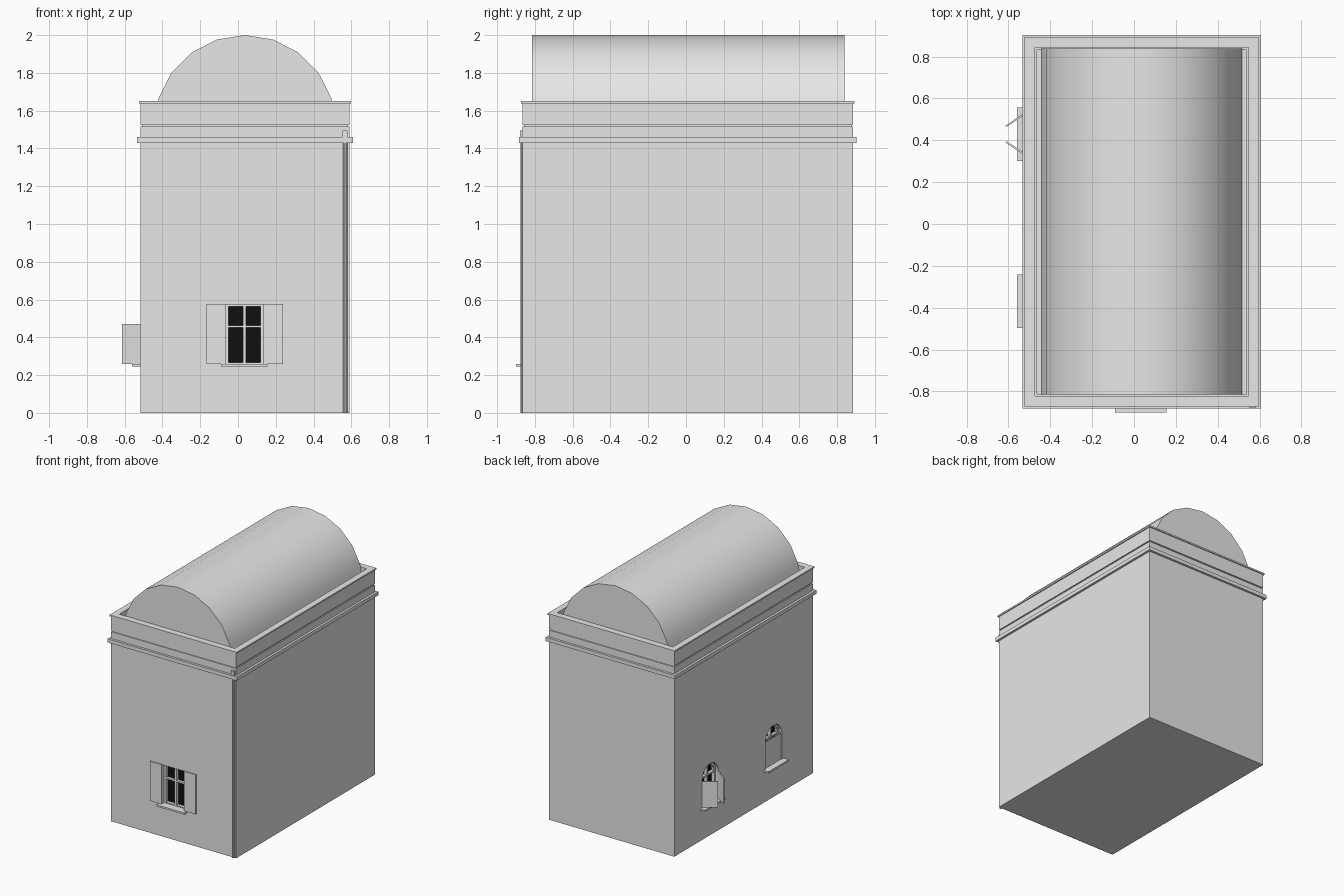
import bpy, bmesh, math
from mathutils import Matrix, Vector

if "Cube" in bpy.data.objects:
    bpy.data.objects.remove(bpy.data.objects["Cube"])

CX, CY = 0.037, 0.01          # building centre
HX, HY = 0.553, 0.875         # body half sizes
FRONT, LEFT = CY - HY, CX - HX


def material(name, rgb):
    m = bpy.data.materials.new(name)
    m.diffuse_color = (*rgb, 1)
    m.use_nodes = True
    m.node_tree.nodes["Principled BSDF"].inputs["Base Color"].default_value = m.diffuse_color
    return m


PLASTER = material("grey plaster", (0.8, 0.8, 0.8))
GLASS = material("black glass", (0.005, 0.005, 0.005))


def finish(bm, name, mat=PLASTER, smooth=False):
    bmesh.ops.recalc_face_normals(bm, faces=bm.faces)
    me = bpy.data.meshes.new(name)
    bm.to_mesh(me)
    bm.free()
    me.materials.append(mat)
    ob = bpy.data.objects.new(name, me)
    bpy.context.collection.objects.link(ob)
    if smooth:
        bpy.ops.object.select_all(action='DESELECT')
        ob.select_set(True)
        bpy.context.view_layer.objects.active = ob
        bpy.ops.object.shade_smooth_by_angle(angle=math.radians(30))
    return ob


def place(wall, u, d, z):
    """u runs along the wall, d goes into the building."""
    return (u, FRONT + d, z) if wall == "front" else (LEFT + d, u, z)


def prism(name, pts, wall, d0, d1, hole=None, mat=PLASTER, smooth=False):
    """Extrude an outline from depth d0 to d1, optionally as a frame."""
    bm = bmesh.new()

    def loop(p, d):
        return [bm.verts.new(place(wall, u, d, z)) for u, z in p]

    def bridge(a, b):
        n = len(a)
        for i in range(n):
            bm.faces.new((a[i], a[(i + 1) % n], b[(i + 1) % n], b[i]))

    o0, o1 = loop(pts, d0), loop(pts, d1)
    bridge(o0, o1)
    if hole:
        h0, h1 = loop(hole, d0), loop(hole, d1)
        bridge(h0, h1)
        bridge(o0, h0)
        bridge(o1, h1)
    else:
        bm.faces.new(o0)
        bm.faces.new(o1)
    return finish(bm, name, mat, smooth)


def rect(u0, u1, z0, z1):
    return [(u0, z0), (u1, z0), (u1, z1), (u0, z1)]


def arch(c, r, z0, zs, n=10):
    top = [(c + r * math.cos(math.pi * i / n), zs + r * math.sin(math.pi * i / n))
           for i in range(n + 1)]
    return [(c - r, z0), (c + r, z0)] + top


def box(name, lo, hi):
    bm = bmesh.new()
    bmesh.ops.create_cube(bm, size=1)
    size = [b - a for a, b in zip(lo, hi)]
    bmesh.ops.scale(bm, vec=size, verts=bm.verts)
    bmesh.ops.translate(bm, vec=[(a + b) / 2 for a, b in zip(lo, hi)], verts=bm.verts)
    return finish(bm, name)


def band(name, out, z0, z1, inner):
    """Rectangular ring around the building; out is added to the body size."""
    bm = bmesh.new()
    loops = []
    for hx, hy, z in ((HX + out, HY + out, z0), (HX + out, HY + out, z1),
                      (HX - inner, HY - inner, z1), (HX - inner, HY - inner, z0)):
        loops.append([bm.verts.new((CX + sx * hx, CY + sy * hy, z))
                      for sx, sy in ((-1, -1), (1, -1), (1, 1), (-1, 1))])
    for k in range(4):
        a, b = loops[k], loops[(k + 1) % 4]
        for i in range(4):
            j = (i + 1) % 4
            bm.faces.new((a[i], a[j], b[j], b[i]))
    return finish(bm, name)


# Body with window openings cut in
body = box("body", (CX - HX, CY - HY, 0), (CX + HX, CY + HY, 1.515))
F0, F1, Z0, Z1 = -0.065, 0.135, 0.26, 0.572
SPRING, R = 0.47, 0.103
ARCHES = {"rear": 0.43, "fore": -0.37}
openings = [prism("cutter", rect(F0, F1, Z0, Z1), "front", -0.05, 0.06)]
openings += [prism("cutter", arch(c, R, Z0, SPRING), "left", -0.05, 0.06)
             for c in ARCHES.values()]
for cutter in openings:
    mod = body.modifiers.new("opening", 'BOOLEAN')
    mod.operation, mod.solver, mod.object = 'DIFFERENCE', 'EXACT', cutter
    bpy.context.view_layer.objects.active = body
    bpy.ops.object.modifier_apply(modifier=mod.name)
    bpy.data.objects.remove(cutter)

# Cornice, shadow gap, parapet and coping
band("cornice", 0.018, 1.43, 1.46, 0.01)
band("shadow_gap", -0.008, 1.515, 1.525, 0.052)
band("parapet", 0, 1.525, 1.638, 0.042)
band("coping", 0.008, 1.638, 1.65, 0.042)

# Barrel vault roof
vault = [(CX + 0.48 * math.cos(math.pi * i / 10), 1.52 + 0.48 * math.sin(math.pi * i / 10))
         for i in range(11)]
prism("vault_roof", vault, "front", 0.05, 0.05 + 1.653, smooth=True)

# Downpipe at the front right corner
bm = bmesh.new()
bmesh.ops.create_cone(bm, cap_ends=True, segments=10, radius1=0.012, radius2=0.012, depth=1.49,
                      matrix=Matrix.Translation(Vector((0.567, FRONT, 0.745))))
finish(bm, "downpipe", smooth=True)
box("downpipe_head", (0.553, FRONT - 0.014, 1.46), (0.581, FRONT + 0.01, 1.495))

# Front window
T = 0.016
prism("front_glass", rect(F0, F1, Z0, Z1), "front", 0.05, 0.056, mat=GLASS)
prism("front_frame", rect(F0, F1, Z0, Z1), "front", 0.025, 0.05,
      hole=rect(F0 + T, F1 - T, Z0 + T / 2, Z1 - T / 2))
mid = (F0 + F1) / 2
prism("front_mullion", rect(mid - 0.008, mid + 0.008, Z0, Z1), "front", 0.025, 0.05)
prism("front_transom", rect(F0, F1, 0.451, 0.463), "front", 0.028, 0.05)
prism("front_sill", rect(-0.09, 0.155, 0.246, 0.26), "front", -0.036, 0.02)
for side, u0, u1 in (("left", -0.168, F0), ("right", F1, 0.238)):
    prism("front_shutter_" + side, rect(u0, u1, Z0, 0.576), "front", -0.009, 0.002)

# Arched windows on the left wall
for tag, c in ARCHES.items():
    prism(tag + "_glass", arch(c, R, Z0, SPRING), "left", 0.05, 0.056, mat=GLASS)
    prism(tag + "_frame", arch(c, R, Z0, SPRING), "left", 0.025, 0.05,
          hole=arch(c, R - T, Z0 + T, SPRING))
    prism(tag + "_mullion", rect(c - 0.007, c + 0.007, Z0, SPRING + R - 0.004), "left", 0.025, 0.05)
    prism(tag + "_transom", rect(c - R, c + R, SPRING - 0.007, SPRING + 0.007), "left", 0.028, 0.05)
    prism(tag + "_sill", rect(c - 0.128, c + 0.128, 0.246, 0.26), "left", -0.044, 0.02)
    for s in (-1, 1):
        if tag == "fore":      # closed shutters
            prism("fore_shutter", rect(c, c + s * R, Z0, SPRING), "left", 0.006, 0.014)
        else:                  # half open shutters
            leaf = box("rear_shutter", (-0.004, -0.118, Z0), (0.004, 0, SPRING))
            leaf.location = (LEFT + 0.002, c + s * R, 0)
            leaf.rotation_euler.z = math.radians(-56 if s > 0 else -124)
